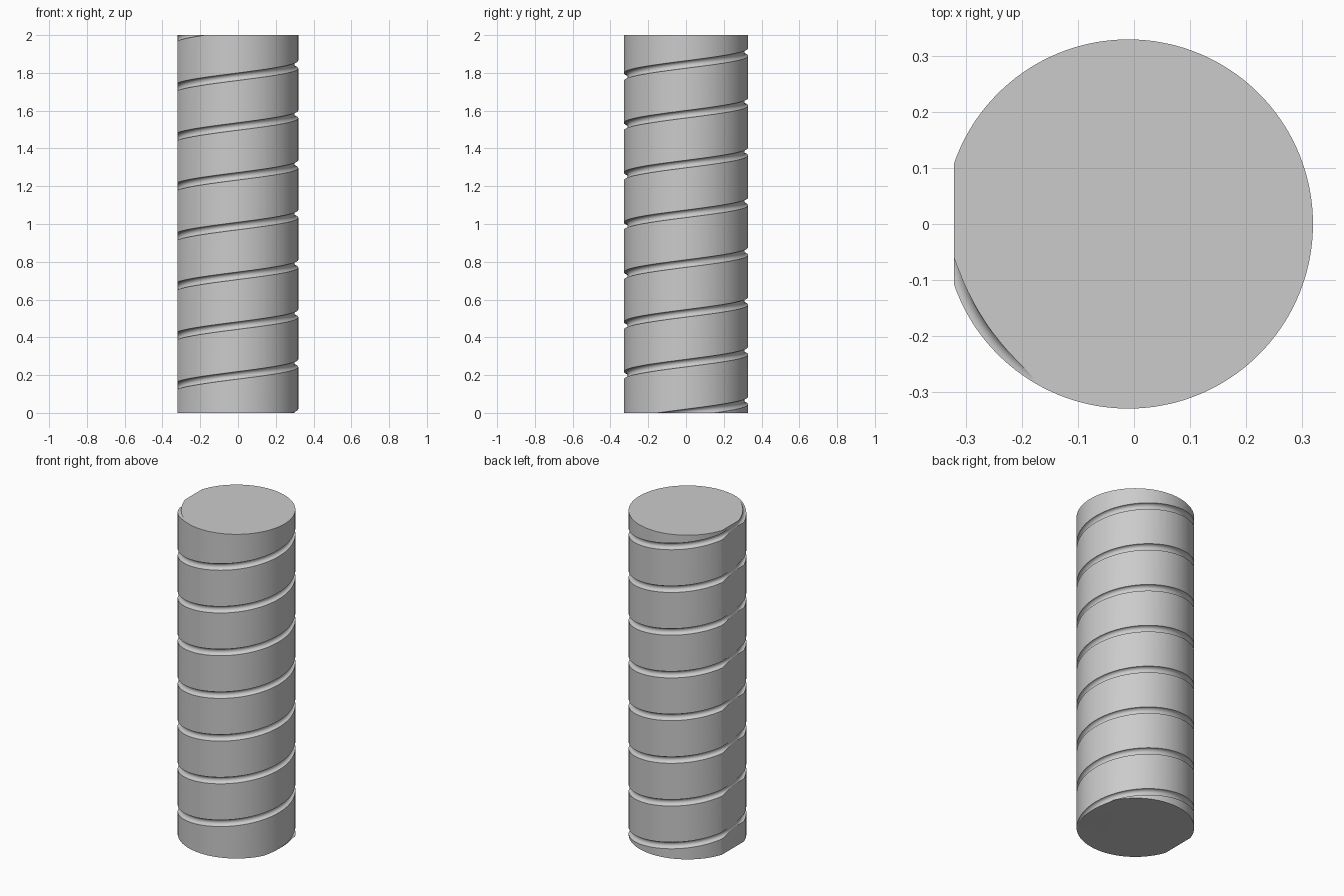
import bpy, bmesh, math
from mathutils import Vector

RADIUS, HEIGHT, CENTRE_X, FLAT_X = 0.329, 2.0, -0.01, -0.321
PITCH, GROOVE_R = 0.2635, 0.02

cube = bpy.data.objects.get("Cube")
if cube:
    bpy.data.objects.remove(cube, do_unlink=True)


def make_object(name, bm):
    bmesh.ops.recalc_face_normals(bm, faces=bm.faces)
    mesh = bpy.data.meshes.new(name)
    bm.to_mesh(mesh)
    bm.free()
    obj = bpy.data.objects.new(name, mesh)
    bpy.context.collection.objects.link(obj)
    return obj


def helix_cutter(first_turn, last_turn, steps=96, sides=20):
    """Round tube swept along a helix around the rod."""
    bm = bmesh.new()
    rings = []
    slope = PITCH / math.tau
    for i in range(int((last_turn - first_turn) * steps) + 1):
        a = math.tau * (first_turn + i / steps)
        out = Vector((math.cos(a), math.sin(a), 0))
        along = Vector((-RADIUS * out.y, RADIUS * out.x, slope)).normalized()
        across = out.cross(along)
        centre = out * RADIUS + Vector((CENTRE_X, 0, slope * a))
        ring = []
        for k in range(sides):
            t = math.tau * k / sides
            offset = out * math.cos(t) + across * math.sin(t)
            ring.append(bm.verts.new(centre + GROOVE_R * offset))
        rings.append(ring)
    for low, high in zip(rings, rings[1:]):
        for k in range(sides):
            n = (k + 1) % sides
            bm.faces.new((low[k], low[n], high[n], high[k]))
    bm.faces.new(rings[0])
    bm.faces.new(rings[-1])
    return make_object("groove_cutter", bm)


# Round rod with one narrow flat along its side
bm = bmesh.new()
bmesh.ops.create_cone(bm, cap_ends=True, segments=144, radius1=RADIUS,
                      radius2=RADIUS, depth=HEIGHT)
bmesh.ops.translate(bm, verts=bm.verts, vec=(CENTRE_X, 0, HEIGHT / 2))
cut = bmesh.ops.bisect_plane(bm, geom=bm.verts[:] + bm.edges[:] + bm.faces[:],
                             plane_co=(FLAT_X, 0, 0), plane_no=(-1, 0, 0),
                             clear_outer=True)
rim = [e for e in cut["geom_cut"] if isinstance(e, bmesh.types.BMEdge)]
bmesh.ops.holes_fill(bm, edges=[e for e in bm.edges if e.is_boundary] or rim)
rod = make_object("grooved_rod", bm)

# Spiral groove running out through both ends
cutter = helix_cutter(-0.3, 7.9)
cutter.hide_render = True
groove = rod.modifiers.new("spiral_groove", 'BOOLEAN')
groove.operation = 'DIFFERENCE'
groove.solver = 'EXACT'
groove.object = cutter
bpy.context.view_layer.objects.active = rod
rod.select_set(True)
bpy.ops.object.modifier_apply(modifier=groove.name)
bpy.data.objects.remove(cutter, do_unlink=True)

# Plain grey finish
grey = bpy.data.materials.new("plain_grey")
grey.use_nodes = True
colour = (0.6, 0.6, 0.6, 1)
grey.diffuse_color = colour
grey.node_tree.nodes["Principled BSDF"].inputs["Base Color"].default_value = colour
rod.data.materials.clear()
rod.data.materials.append(grey)
bpy.ops.object.shade_smooth_by_angle(angle=math.radians(25))
